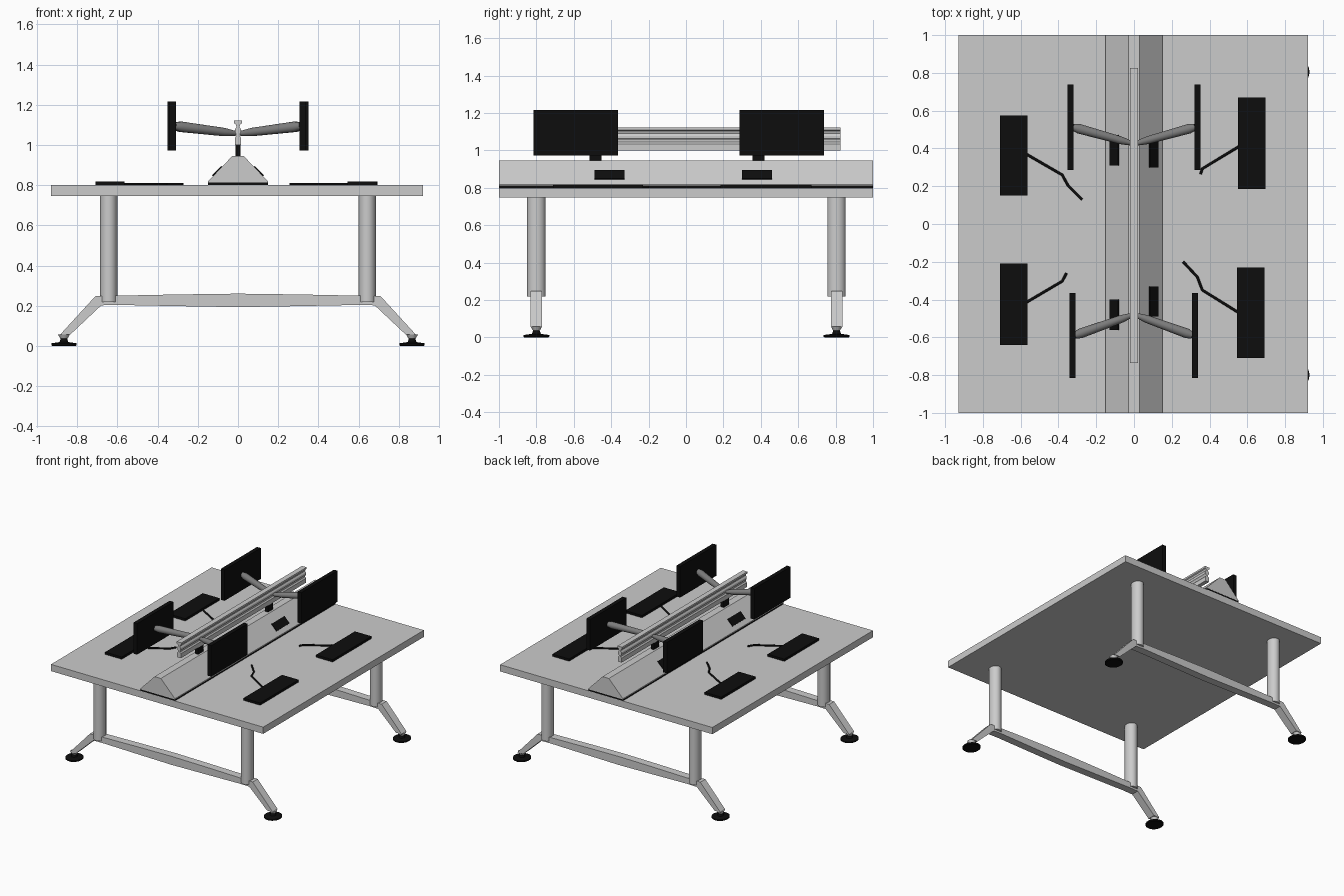
import bpy, bmesh, math
from mathutils import Vector, Matrix

if "Cube" in bpy.data.objects:
    bpy.data.objects.remove(bpy.data.objects["Cube"])


def material(name, v):
    m = bpy.data.materials.new(name)
    m.diffuse_color = (v, v, v, 1)
    m.use_nodes = True
    m.node_tree.nodes["Principled BSDF"].inputs["Base Color"].default_value = m.diffuse_color
    return m


BLACK = material("black", 0.004)
DARK = material("dark_grey", 0.2)


def finish(name, bm, mat=None, smooth=False):
    bmesh.ops.recalc_face_normals(bm, faces=bm.faces)
    me = bpy.data.meshes.new(name)
    bm.to_mesh(me)
    bm.free()
    ob = bpy.data.objects.new(name, me)
    bpy.context.collection.objects.link(ob)
    if mat:
        me.materials.append(mat)
    if smooth:
        bpy.ops.object.select_all(action='DESELECT')
        ob.select_set(True)
        bpy.context.view_layer.objects.active = ob
        bpy.ops.object.shade_smooth_by_angle(angle=math.radians(35))
    return ob


def box(name, x, y, z, mat=None):
    bm = bmesh.new()
    bmesh.ops.create_cube(bm, size=1)
    for v in bm.verts:
        v.co = Vector(sum(r) / 2 + c * (r[1] - r[0]) for r, c in zip((x, y, z), v.co))
    return finish(name, bm, mat)


def extrude_y(name, profile, y0, y1, mat=None):
    """Sweep an (x, z) outline along y."""
    bm = bmesh.new()
    face = bm.faces.new([bm.verts.new((x, y0, z)) for x, z in profile])
    out = bmesh.ops.extrude_face_region(bm, geom=[face])
    bmesh.ops.translate(bm, vec=(0, y1 - y0, 0),
                        verts=[g for g in out['geom'] if isinstance(g, bmesh.types.BMVert)])
    return finish(name, bm, mat)


def loft(name, stations, mat=None, axis=(0, 0, 1), ratio=1.0, n=24):
    """Round body through (centre, radius) stations along an axis."""
    bm = bmesh.new()
    rot = Vector((0, 0, 1)).rotation_difference(Vector(axis)).to_matrix()
    rings = []
    for c, r in stations:
        rings.append([bm.verts.new(Vector(c) + rot @ Vector((r * math.cos(2 * math.pi * i / n),
                      r * ratio * math.sin(2 * math.pi * i / n), 0))) for i in range(n)])
    for a, b in zip(rings, rings[1:]):
        for i in range(n):
            j = (i + 1) % n
            bm.faces.new((a[i], a[j], b[j], b[i]))
    bm.faces.new(rings[0])
    bm.faces.new(rings[-1])
    return finish(name, bm, mat, True)


def mirrored(half):
    return half + [(-x, z) for x, z in reversed(half)]


# Desktop and central cable ridge with dark shadow strip
box("desktop", (-0.93, 0.92), (-1, 1), (0.747, 0.8))
extrude_y("cable_ridge", mirrored([(0.15, 0.812), (0.15, 0.818), (0.028, 0.945)]), -1, 1)
box("ridge_base_strip", (-0.149, 0.149), (-0.999, 0.999), (0.8, 0.812), BLACK)

# Ribbed rail and its posts
extrude_y("monitor_rail", mirrored([
    (0.016, 1.0), (0.016, 1.035), (0.008, 1.045), (0.009, 1.055), (0.015, 1.063),
    (0.015, 1.078), (0.007, 1.09), (0.012, 1.103), (0.02, 1.108), (0.02, 1.122)]), -0.735, 0.825)
for y in (-0.483, 0.388):
    box("rail_post", (-0.013, 0.013), (y - 0.032, y + 0.032), (0.94, 1.005), BLACK)

# Sockets lying on the ridge slopes
tilt = math.atan2(0.127, 0.122)
for side, y in ((1, -0.41), (1, 0.38), (-1, -0.48), (-1, 0.39)):
    s = box("power_socket", (-0.032, 0.032), (-0.08, 0.08), (-0.006, 0.006), BLACK)
    s.matrix_world = (Matrix.Translation((side * 0.102, y, 0.868))
                      @ Matrix.Rotation(side * tilt, 4, 'Y'))

# Monitors on tapered arms
for side, x, root, mid in ((-1, 0.335, 0.427, 0.513), (1, 0.335, 0.427, 0.513),
                           (-1, 0.325, -0.483, -0.59), (1, 0.322, -0.483, -0.59)):
    box("monitor", (side * x - 0.016, side * x + 0.016), (mid - 0.226, mid + 0.226),
        (0.972, 1.216), BLACK)
    a = Vector((side * 0.012, root, 1.057))
    b = Vector((side * (x - 0.012), mid, 1.094))
    loft("monitor_arm", [(a, 0.012), (a.lerp(b, 0.14), 0.019), (a.lerp(b, 0.2), 0.021),
                         (a.lerp(b, 0.9), 0.026), (b, 0.018)], DARK, b - a, n=16)

# Keyboards with bent cables
keyboards = [
    ((-0.71, -0.565), (0.15, 0.575), [(-0.57, 0.37), (-0.38, 0.26), (-0.35, 0.205), (-0.275, 0.13)]),
    ((-0.71, -0.565), (-0.64, -0.21), [(-0.57, -0.415), (-0.38, -0.303), (-0.357, -0.26)]),
    ((0.55, 0.695), (0.185, 0.67), [(0.56, 0.413), (0.362, 0.293), (0.352, 0.263)]),
    ((0.545, 0.69), (-0.71, -0.23), [(0.555, -0.47), (0.362, -0.35), (0.335, -0.28), (0.26, -0.2)])]
for kx, ky, path in keyboards:
    box("keyboard", kx, ky, (0.8, 0.818), BLACK)
    cu = bpy.data.curves.new("keyboard_cable", 'CURVE')
    cu.dimensions = '3D'
    cu.bevel_depth = 0.007
    cu.bevel_resolution = 1
    cu.use_fill_caps = True
    sp = cu.splines.new('POLY')
    sp.points.add(len(path) - 1)
    for p, (x, y) in zip(sp.points, path):
        p.co = (x, y, 0.805, 1)
    cu.materials.append(BLACK)
    bpy.context.collection.objects.link(bpy.data.objects.new("keyboard_cable", cu))

# Two trestle frames: bowed stretcher with splayed ends, columns and levelling feet
frame = [(0.885, 0.056), (0.71, 0.247), (0.6, 0.25), (0.3, 0.256), (0, 0.26)]
under = [(0, 0.193), (0.3, 0.198), (0.6, 0.204), (0.68, 0.202), (0.835, 0.056)]
outline = ([(-x, z) for x, z in frame] + frame[-2::-1]
           + under[::-1] + [(-x, z) for x, z in under[1:]])
for y in (-0.8, 0.805):
    extrude_y("trestle_frame", outline, y - 0.031, y + 0.031)
    for side in (-1, 1):
        x = side * 0.643
        loft("leg_column", [((x, y, 0.218), 0.043), ((x, y, 0.75), 0.043)], ratio=1.14)
        fx = side * 0.866
        loft("foot_socket", [((fx, y, 0.036), 0.018), ((fx, y, 0.058), 0.03)])
        loft("levelling_foot", [((fx, y, 0), 0.058), ((fx, y, 0.004), 0.063), ((fx, y, 0.013), 0.063),
                                ((fx, y, 0.019), 0.022), ((fx, y, 0.04), 0.015)], BLACK, ratio=1.1)
